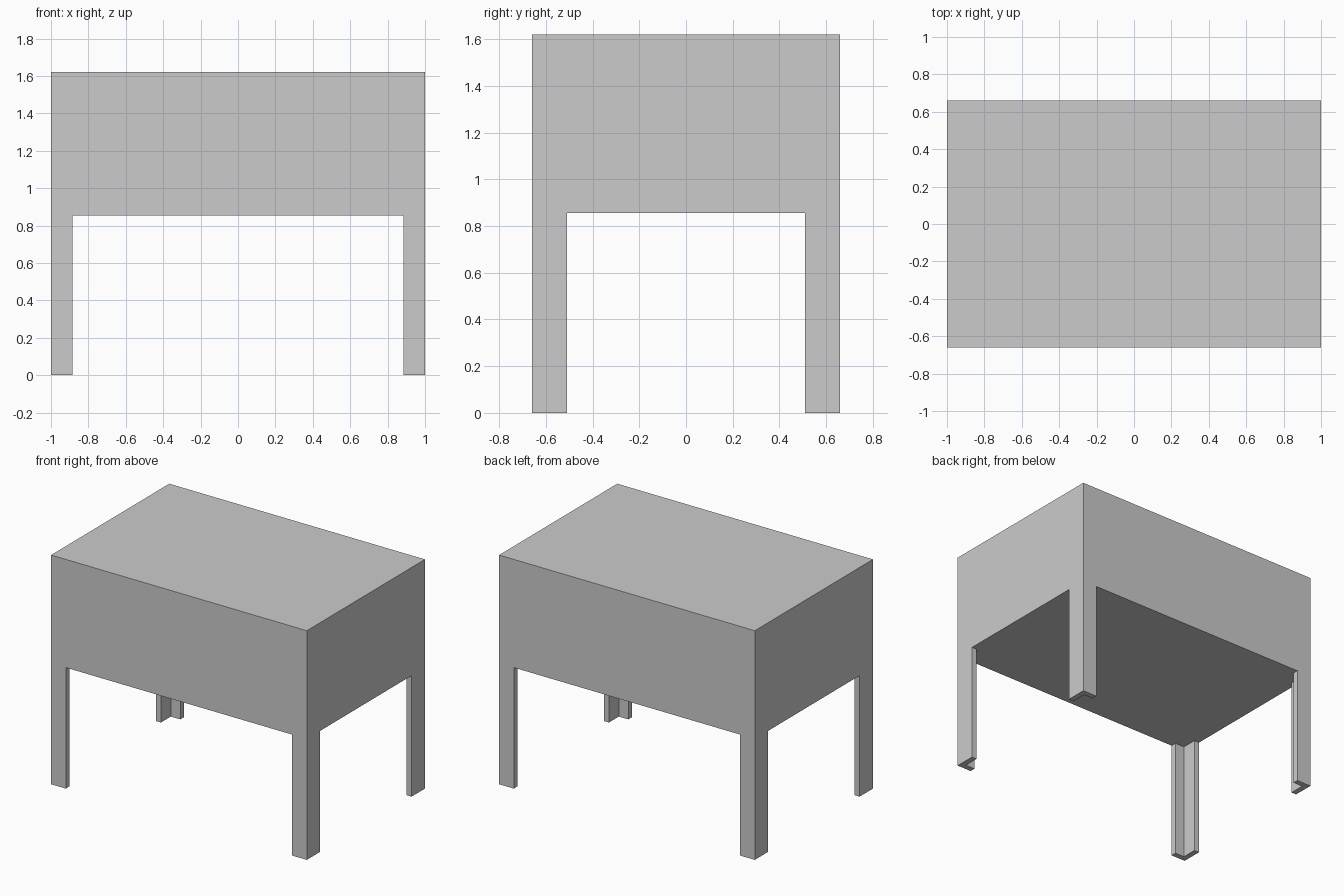
import bpy

if "Cube" in bpy.data.objects:
    bpy.data.objects.remove(bpy.data.objects["Cube"])

W, D, H = 1.0, 0.66, 1.62      # half width, half depth, height
UNDER = 0.855                  # underside of the body
LEG_X, LEG_Y, T = 0.885, 0.51, 0.04   # inner leg limits, plate thickness


def box(name, hx, hy, z0, z1):
    bpy.ops.mesh.primitive_cube_add(size=2, location=(0, 0, (z0 + z1) / 2))
    ob = bpy.context.object
    ob.name = name
    ob.scale = (hx, hy, (z1 - z0) / 2)
    bpy.ops.object.transform_apply(location=True, rotation=True, scale=True)
    return ob


# Body block, full height
table = box("table_body_with_angle_legs", W, D, 0, H)

# Openings front/back, left/right, and the hollow that leaves L-shaped legs
cutters = [
    box("front_opening_cutter", LEG_X, 2, -1, UNDER),
    box("side_opening_cutter", 2, LEG_Y, -1, UNDER),
    box("inner_hollow_cutter", W - T, D - T, -1, UNDER),
]
bpy.ops.object.select_all(action='DESELECT')
bpy.context.view_layer.objects.active = table
table.select_set(True)
for c in cutters:
    c.hide_render = True
    mod = table.modifiers.new(c.name, 'BOOLEAN')
    mod.operation = 'DIFFERENCE'
    mod.solver = 'EXACT'
    mod.object = c
    bpy.ops.object.modifier_apply(modifier=mod.name)
for c in cutters:
    bpy.data.objects.remove(c, do_unlink=True)
